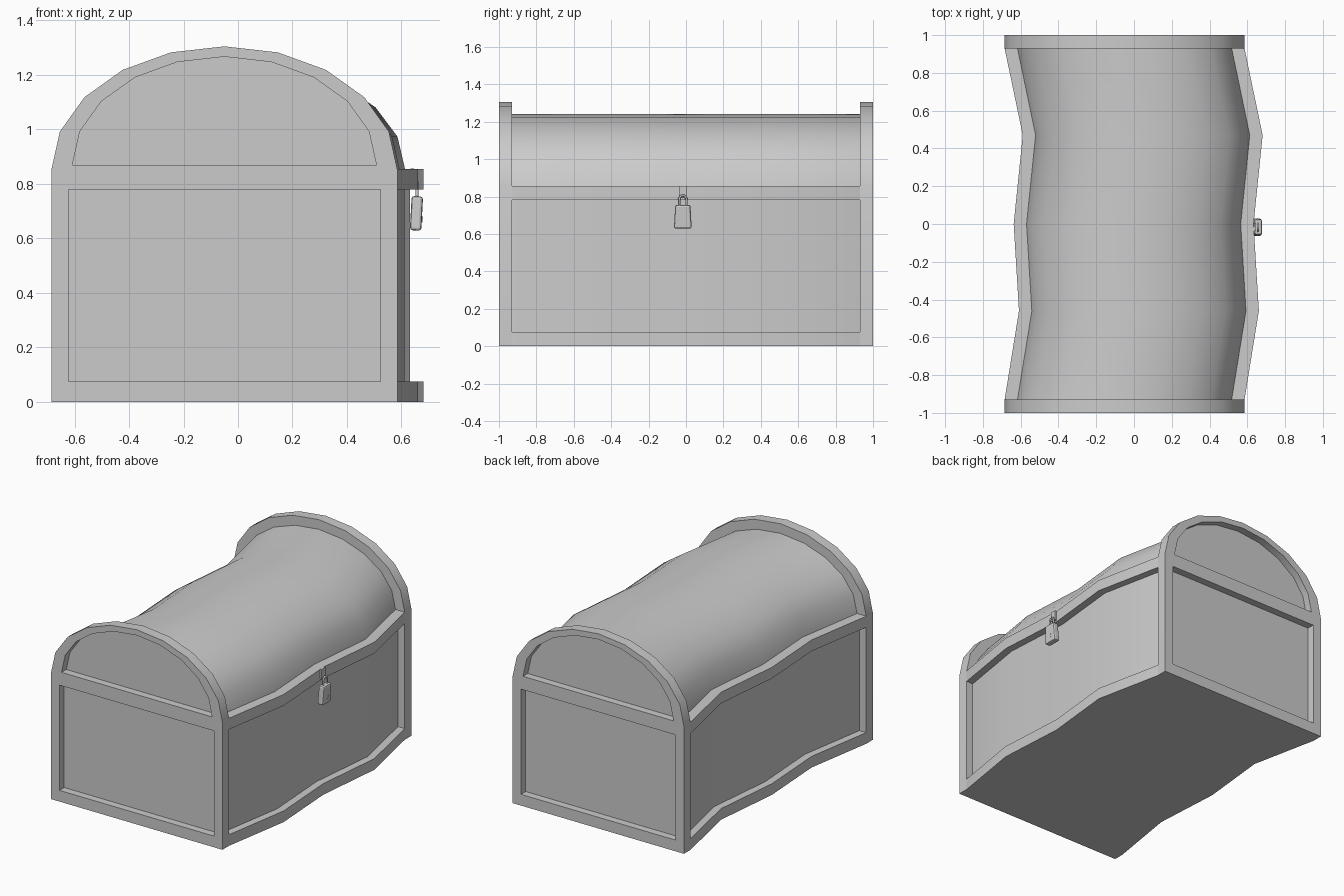
import bpy, bmesh
from math import sin, cos, pi, radians

if "Cube" in bpy.data.objects:
    bpy.data.objects.remove(bpy.data.objects["Cube"])

# sideways shift of the warped chest at stations along y
PATH = [(-0.93, -0.05), (-0.46, 0.026), (0.0, -0.002), (0.47, 0.046), (0.93, -0.05)]


def finish(name, bm, smooth=True):
    bmesh.ops.recalc_face_normals(bm, faces=bm.faces[:])
    me = bpy.data.meshes.new(name)
    bm.to_mesh(me)
    bm.free()
    ob = bpy.data.objects.new(name, me)
    bpy.context.collection.objects.link(ob)
    if smooth:
        bpy.ops.object.select_all(action='DESELECT')
        ob.select_set(True)
        bpy.context.view_layer.objects.active = ob
        bpy.ops.object.shade_smooth_by_angle(angle=radians(30))
    return ob


def arch(a, b, z, n=10):
    return [(a * cos(pi * i / n), z + b * sin(pi * i / n)) for i in range(n + 1)]


def loft(name, profile):
    bm = bmesh.new()
    rows = [[bm.verts.new((x + s, y, z)) for x, z in profile] for y, s in PATH]
    for r, q in zip(rows, rows[1:]):
        for i in range(len(profile) - 1):
            bm.faces.new((r[i], r[i + 1], q[i + 1], q[i]))
    return finish(name, bm)


# body with raised rails and recessed side panels
half = [(0.635, 0), (0.635, 0.075), (0.585, 0.075), (0.585, 0.78),
        (0.635, 0.78), (0.635, 0.855), (0.567, 0.855)]
loft("chest_body", [(-x, z) for x, z in half[::-1]] + half)

# rounded lid
loft("chest_lid", arch(0.567, 0.385, 0.855))


# end walls with a square and an arched recess
def end_wall(name, side):
    bm = bmesh.new()

    def loop(pts, y):
        return [bm.verts.new((x - 0.05, side * y, z)) for x, z in pts]

    def wall(p, q):
        for i in range(len(p)):
            j = (i + 1) % len(p)
            bm.faces.new((p[i], p[j], q[j], q[i]))

    outer = [(-0.635, 0), (0.635, 0)] + arch(0.635, 0.453, 0.852)
    square = [(-0.573, 0.075), (0.573, 0.075), (0.573, 0.78), (-0.573, 0.78)]
    rim = []
    for pts, depth in ((outer, 0.93), (square, 0.95), (arch(0.558, 0.397, 0.87), 0.95)):
        p, q = loop(pts, 1.0), loop(pts, depth)
        wall(p, q)
        bm.faces.new(q)
        rim += [bm.edges.get((p[i - 1], p[i])) for i in range(len(p))]
    bmesh.ops.triangle_fill(bm, edges=rim, use_beauty=True, normal=(0, side, 0))
    finish(name, bm)


end_wall("front_end_wall", -1)
end_wall("back_end_wall", 1)


def box(name, loc, size, taper=1.0, bevel=0.0, tilt=0.0):
    bm = bmesh.new()
    bmesh.ops.create_cube(bm, size=1)
    for v in bm.verts:
        k = taper if v.co.z > 0 else 1
        v.co = (v.co.x * size[0], v.co.y * size[1] * k, v.co.z * size[2])
    ob = finish(name, bm, False)
    ob.location = loc
    ob.rotation_euler.y = tilt
    if bevel:
        m = ob.modifiers.new("bevel", 'BEVEL')
        m.width, m.segments = bevel, 2
    return ob


# hasp and padlock on the right side
Y = -0.017
TILT = radians(3)
box("hasp", (0.64, Y, 0.824), (0.012, 0.04, 0.066))
box("padlock_body", (0.655, Y, 0.692), (0.042, 0.095, 0.126), 0.85, 0.01, TILT)
box("keyhole_plate", (0.676, Y + 0.01, 0.67), (0.004, 0.012, 0.022), tilt=TILT)

pts = [(Y + 0.019, 0.745)] + [(Y + y, z) for y, z in arch(0.019, 0.02, 0.785, 8)] + [(Y - 0.019, 0.745)]
cu = bpy.data.curves.new("padlock_shackle", 'CURVE')
cu.dimensions = '3D'
cu.bevel_depth = 0.006
cu.bevel_resolution = 2
sp = cu.splines.new('POLY')
sp.points.add(len(pts) - 1)
for p, (y, z) in zip(sp.points, pts):
    p.co = (0.657, y, z, 1)
bpy.context.collection.objects.link(bpy.data.objects.new("padlock_shackle", cu))
